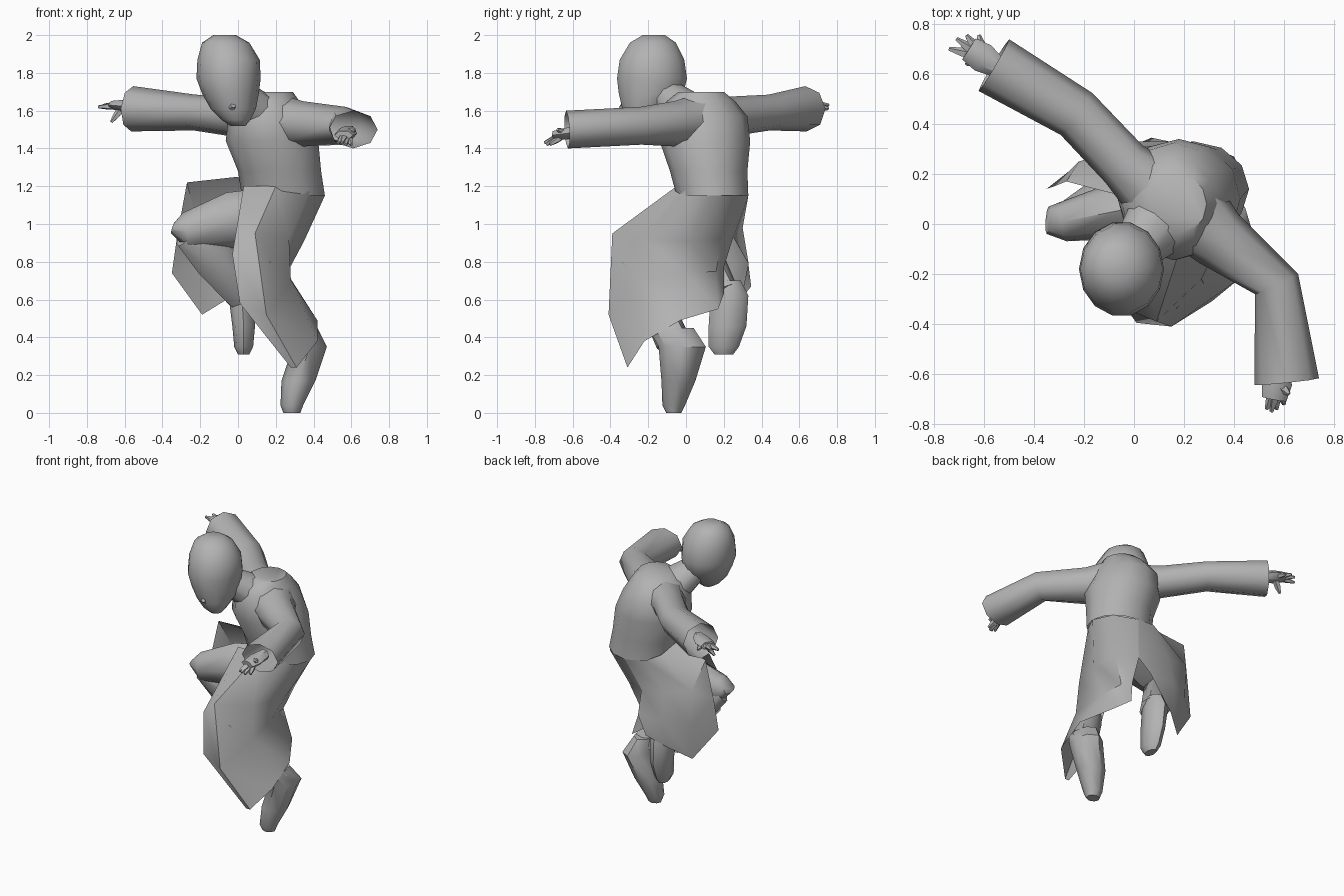
import bpy, bmesh, math
from mathutils import Vector

default_cube = bpy.data.objects.get("Cube")
if default_cube:
    bpy.data.objects.remove(default_cube, do_unlink=True)

GREY = (0.45, 0.45, 0.45, 1.0)
grey = bpy.data.materials.new("plain grey")
grey.use_nodes = True
grey.diffuse_color = GREY
grey.node_tree.nodes["Principled BSDF"].inputs["Base Color"].default_value = GREY

parts = []


def finish(name, bm):
    """Turn a bmesh into a named, coloured object."""
    bmesh.ops.recalc_face_normals(bm, faces=bm.faces[:])
    mesh = bpy.data.meshes.new(name)
    bm.to_mesh(mesh)
    bm.free()
    mesh.materials.append(grey)
    obj = bpy.data.objects.new(name, mesh)
    bpy.context.collection.objects.link(obj)
    parts.append(obj)


def bridge(bm, first, second, closed):
    """Join two rows of vertices with quads."""
    count = len(first)
    for i in range(count if closed else count - 1):
        j = (i + 1) % count
        bm.faces.new((first[i], first[j], second[j], second[i]))


def loft(name, stations, sides=10, level=False, cap_start=True, cap_end=True):
    """Skin ellipses (centre, (width, depth)); level keeps each one horizontal."""
    bm = bmesh.new()
    centres = [Vector(centre) for centre, radii in stations]
    last = len(stations) - 1
    rings = []
    for i, (centre, (width, depth)) in enumerate(stations):
        if level:
            side, up = Vector((1, 0, 0)), Vector((0, 1, 0))
        else:
            along = (centres[min(i + 1, last)] - centres[max(i - 1, 0)]).normalized()
            side = along.cross(Vector((0, 0, 1))).normalized()
            up = side.cross(along)
        ring = []
        for k in range(sides):
            angle = math.tau * k / sides
            offset = side * width * math.cos(angle) + up * depth * math.sin(angle)
            ring.append(bm.verts.new(centres[i] + offset))
        rings.append(ring)
    for first, second in zip(rings, rings[1:]):
        bridge(bm, first, second, closed=True)
    if cap_start:
        bm.faces.new(rings[0])
    if cap_end:
        bm.faces.new(rings[-1])
    finish(name, bm)


def cloth(name, columns):
    """Open sheet of cloth; each column hangs from the waist to the hem."""
    bm = bmesh.new()
    strips = [[bm.verts.new(point) for point in column] for column in columns]
    for first, second in zip(strips, strips[1:]):
        bridge(bm, first, second, closed=False)
    finish(name, bm)


def hand(side, wrist, knuckles, fingertips):
    """Palm with tapering fingers, the last fingertip being the thumb."""
    wrist, knuckles = Vector(wrist), Vector(knuckles)
    middle = wrist.lerp(knuckles, .6)
    loft(side + "_palm", [(wrist, (.035, .035)), (middle, (.06, .035)), (knuckles, (.05, .025))],
         sides=6)
    for number, tip in enumerate(fingertips):
        tip = Vector(tip)
        loft(side + "_finger_" + "abcde"[number],
             [(middle, (.02, .02)), (middle.lerp(tip, .6), (.02, .018)), (tip, (.008, .008))],
             sides=5)


# Torso of the coat, leaning over the waist
loft("coat_torso", [
    ((.24, .14, 1.15), (.22, .19)),
    ((.22, .12, 1.28), (.22, .205)),
    ((.18, .10, 1.44), (.245, .24)),
    ((.16, .09, 1.57), (.21, .235)),
    ((.16, .08, 1.65), (.165, .18)),
    ((.18, .08, 1.70), (.11, .12)),
], sides=12, level=True, cap_start=False, cap_end=True)

# Head, bowed towards the chin
loft("neck", [((.12, .03, 1.56), (.15, .13)), ((-.01, -.12, 1.70), (.09, .08))])
loft("head", [
    ((-.07, -.17, 2.0), (.06, .06)),
    ((-.065, -.175, 1.96), (.125, .125)),
    ((-.05, -.18, 1.87), (.165, .175)),
    ((-.05, -.18, 1.77), (.17, .19)),
    ((-.04, -.185, 1.69), (.15, .175)),
    ((-.025, -.21, 1.61), (.12, .13)),
    ((-.01, -.24, 1.55), (.075, .075)),
    ((.0, -.245, 1.52), (.04, .04)),
], sides=14, level=True)
loft("nose", [((-.03, -.28, 1.68), (.03, .025)), ((-.03, -.345, 1.61), (.018, .015))], sides=5)

# Sleeves, open at the cuffs
loft("left_sleeve", [
    ((.20, .08, 1.56), (.16, .13)),
    ((.34, -.06, 1.53), (.125, .12)),
    ((.57, -.24, 1.52), (.095, .10)),
    ((.61, -.63, 1.50), (.13, .10)),
], sides=8, cap_end=False)
loft("right_sleeve", [
    ((.10, .11, 1.56), (.14, .12)),
    ((-.04, .24, 1.57), (.105, .105)),
    ((-.23, .44, 1.59), (.105, .095)),
    ((-.56, .635, 1.61), (.12, .12)),
], sides=8, cap_end=False)

# Hands
hand("left", (.59, -.54, 1.49), (.56, -.70, 1.47),
     [(.53, -.74, 1.43), (.55, -.75, 1.43), (.57, -.74, 1.42), (.60, -.72, 1.42), (.62, -.68, 1.50)])
hand("right", (-.52, .61, 1.62), (-.66, .70, 1.63),
     [(-.74, .70, 1.62), (-.71, .74, 1.63), (-.67, .755, 1.63), (-.62, .755, 1.61), (-.67, .64, 1.54)])

# Coat skirt draped over the raised left thigh and tucked under the seat
cloth("left_coat_skirt", [
    [(.03, -.04, 1.20), (-.03, -.34, .84), (.01, -.395, .58), (.28, -.31, .24)],
    [(.20, -.05, 1.20), (.09, -.39, .95), (.15, -.41, .52), (.31, -.31, .24)],
    [(.38, .0, 1.18), (.27, -.22, .92), (.28, -.24, .70), (.42, -.22, .38)],
    [(.46, .14, 1.15), (.35, .02, .91), (.26, .0, .74), (.42, -.03, .49)],
    [(.40, .27, 1.15), (.31, .19, .92), (.24, .16, .75), (.30, .17, .55)],
    [(.24, .33, 1.15), (.17, .25, .93), (.18, .20, .77), (.19, .20, .63)],
])

# Coat skirt thrown back over the right thigh, flaring at the tail
cloth("right_coat_skirt", [
    [(.24, .33, 1.15), (.17, .25, .93), (.14, .33, .79), (.07, .345, .67)],
    [(.10, .31, 1.17), (-.04, .30, .98), (-.04, .33, .80), (-.06, .29, .60)],
    [(.03, .23, 1.20), (-.22, .25, 1.02), (-.21, .25, .78), (-.19, .20, .52)],
    [(.0, .10, 1.25), (-.27, .17, 1.22), (-.32, .15, .95), (-.35, .14, .74)],
])

# Trousers
loft("right_thigh", [
    ((.14, .10, 1.05), (.13, .14)),
    ((-.03, .06, 1.02), (.12, .15)),
    ((-.28, .01, .96), (.08, .10)),
    ((-.345, .015, .98), (.055, .03)),
], sides=8)
loft("right_shin", [
    ((-.28, .01, .94), (.07, .07)),
    ((-.13, .08, .83), (.10, .13)),
    ((.02, .20, .62), (.08, .09)),
], sides=8)
loft("left_thigh", [((.22, .10, 1.03), (.12, .12)), ((.12, -.27, .83), (.09, .09))], sides=8)
loft("left_shin", [
    ((.12, -.29, .80), (.07, .07)),
    ((.23, -.17, .60), (.08, .09)),
    ((.35, -.07, .38), (.085, .10)),
], sides=8)

# Shoes with the toes pointing down
loft("right_shoe", [
    ((.02, .22, .70), (.05, .07)),
    ((.02, .23, .62), (.07, .10)),
    ((.03, .22, .46), (.06, .10)),
    ((.03, .20, .35), (.05, .08)),
    ((.03, .20, .31), (.03, .05)),
], sides=8, level=True)
loft("left_shoe", [
    ((.35, -.08, .45), (.07, .12)),
    ((.38, -.02, .35), (.09, .125)),
    ((.32, -.04, .17), (.09, .09)),
    ((.285, -.065, .04), (.06, .06)),
    ((.285, -.065, .0), (.045, .04)),
], sides=8, level=True)

# Smooth shading that keeps the folds crisp
bpy.ops.object.select_all(action="DESELECT")
for part in parts:
    part.select_set(True)
bpy.context.view_layer.objects.active = parts[0]
bpy.ops.object.shade_smooth_by_angle(angle=math.radians(50))
